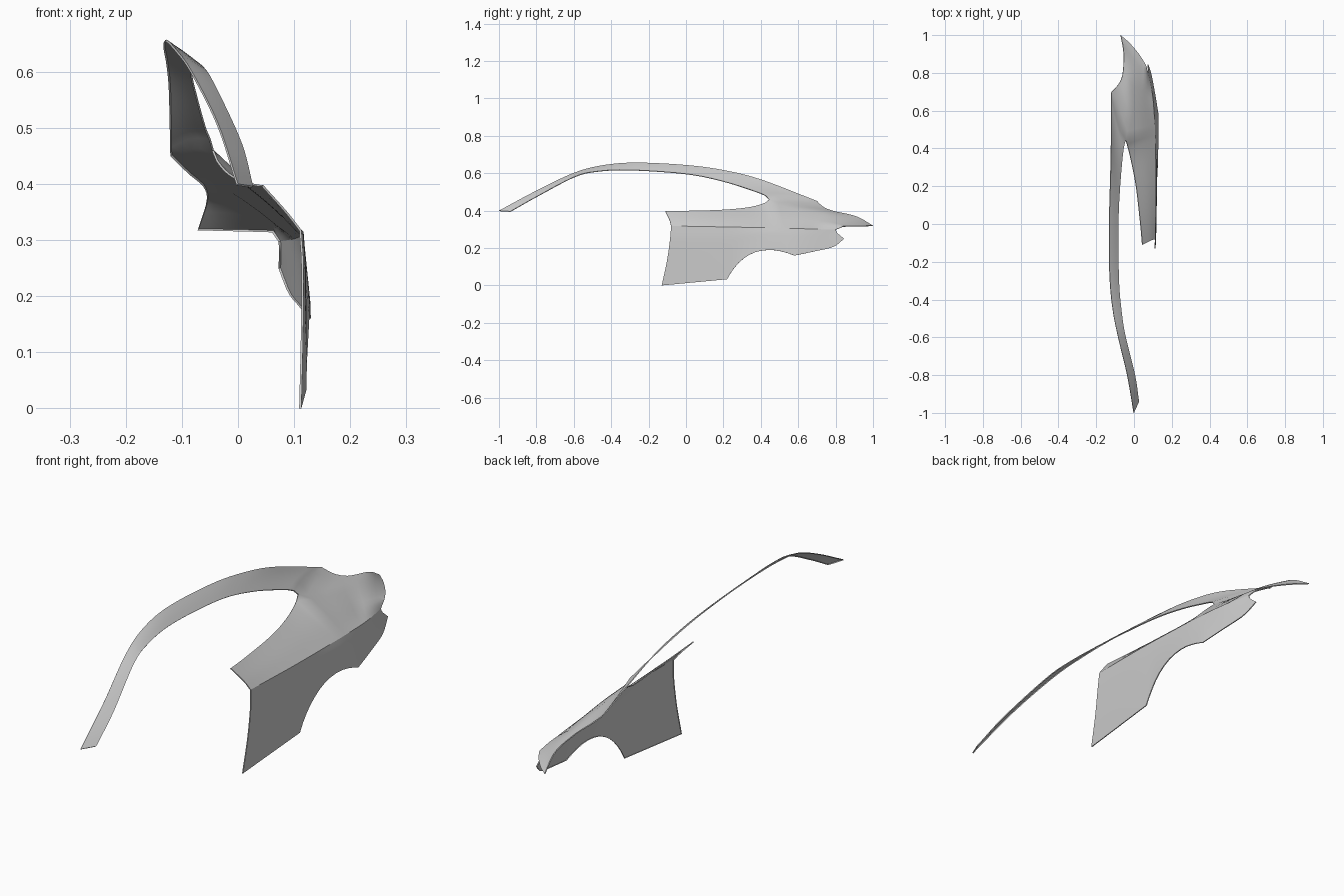
import bpy, bmesh
from mathutils import Vector

if "Cube" in bpy.data.objects:
    bpy.data.objects.remove(bpy.data.objects["Cube"])


def curve(n, *pts):
    """Smooth curve through pts, resampled to n equal segments."""
    p = [Vector(q) for q in pts]
    p = [2 * p[0] - p[1]] + p + [2 * p[-1] - p[-2]]
    dense = []
    for i in range(1, len(p) - 2):
        a, b, c, d = p[i - 1:i + 3]
        for k in range(24):
            t = k / 24
            dense.append(0.5 * (2 * b + (c - a) * t + (2 * a - 5 * b + 4 * c - d) * t * t
                                + (3 * b - a - 3 * c + d) * t ** 3))
    dense.append(p[-2])
    acc = [0.0]
    for a, b in zip(dense, dense[1:]):
        acc.append(acc[-1] + (b - a).length)
    out, j = [], 0
    for i in range(n + 1):
        s = acc[-1] * i / n
        while j < len(acc) - 2 and acc[j + 1] < s:
            j += 1
        out.append(dense[j].lerp(dense[j + 1], min(1, (s - acc[j]) / (acc[j + 1] - acc[j]))))
    return out


def patch(bm, a, b, c, d):
    """Surface filling four edges: a, b run along it, c, d run across from a to b."""
    n, m = len(a) - 1, len(c) - 1
    rows = []
    for i in range(n + 1):
        u = i / n
        row = []
        for j in range(m + 1):
            v = j / m
            q = (a[i].lerp(b[i], v) + c[j].lerp(d[j], u)
                 - a[0].lerp(a[n], u).lerp(b[0].lerp(b[n], u), v))
            row.append(bm.verts.new(q))
        rows.append(row)
    for r, s in zip(rows, rows[1:]):
        for j in range(m):
            bm.faces.new((r[j], s[j], s[j + 1], r[j + 1]))


def finish(bm, name, seam, lip=0.004):
    """Weld patches, fold a narrow lip along free edges, make the object."""
    bmesh.ops.remove_doubles(bm, verts=bm.verts, dist=0.0004)
    bmesh.ops.recalc_face_normals(bm, faces=bm.faces)
    if sum(f.normal.x * f.calc_area() for f in bm.faces) < 0:
        bmesh.ops.reverse_faces(bm, faces=bm.faces)
    bm.normal_update()
    on_seam = {v for v in bm.verts if min((v.co - s).length for s in seam) < 0.001}
    rim = [e for e in bm.edges if e.is_boundary and not all(v in on_seam for v in e.verts)]
    shift = {tuple(v.co): -lip * v.normal for e in rim for v in e.verts}
    new = bmesh.ops.extrude_edge_only(bm, edges=rim)['geom']
    for v in new:
        if isinstance(v, bmesh.types.BMVert):
            v.co += shift[tuple(v.co)]
            v.co.z = max(v.co.z, 0)
    me = bpy.data.meshes.new(name)
    bm.to_mesh(me)
    bm.free()
    ob = bpy.data.objects.new(name, me)
    bpy.context.collection.objects.link(ob)
    bpy.ops.object.select_all(action='DESELECT')
    ob.select_set(True)
    bpy.context.view_layer.objects.active = ob
    bpy.ops.object.shade_smooth_by_angle(angle=0.6)


# Key corners
tip = (-0.043, 0.445, 0.46)
rail_end = (-0.118, 0.70, 0.452)
crease_rear, crease_mid, crease_front = (0.113, -0.08, 0.318), (0.112, 0.5, 0.307), (0.076, 0.80, 0.298)
nose = (-0.07, 1.0, 0.32)
sill_rear = (0.045, -0.11, 0.398)

# Feature crease between shoulder and side
crease1 = curve(20, crease_rear, (0.117, 0.2, 0.313), crease_mid)
crease2 = curve(12, crease_mid, (0.1, 0.67, 0.302), crease_front)
crease = crease1 + crease2[1:]

# Roof rail
rail_top = curve(48, (0, -1, 0.40), (-0.035, -0.8, 0.507), (-0.083, -0.6, 0.602), (-0.112, -0.45, 0.642),
                 (-0.128, -0.27, 0.657), (-0.13, 0, 0.644), (-0.125, 0.2, 0.617),
                 (-0.12, 0.4, 0.567), rail_end)
rail_low = curve(48, (0.027, -0.94, 0.396), (0.006, -0.8, 0.475), (-0.043, -0.6, 0.58),
                 (-0.063, -0.48, 0.61), (-0.079, -0.3, 0.618), (-0.082, 0, 0.597),
                 (-0.073, 0.2, 0.557), (-0.057, 0.38, 0.5), (-0.046, 0.437, 0.474), tip)
rail_cross = curve(4, rail_end, (-0.082, 0.56, 0.463), tip)
upper = bmesh.new()
patch(upper, rail_top, rail_low, curve(4, rail_top[0], rail_low[0]), rail_cross)

# Shoulder below the window
sill = curve(20, sill_rear, (0.035, 0, 0.399), (0.012, 0.2, 0.405), (-0.015, 0.34, 0.419),
             (-0.035, 0.42, 0.441), tip)
rear = curve(8, sill_rear, (0.088, -0.088, 0.35), crease_rear)
mid_cross = curve(8, tip, (0.038, 0.475, 0.384), crease_mid)
patch(upper, sill, crease1, rear, mid_cross)

# Front wing top, out to the nose
hood_edge = curve(12, rail_end, (-0.085, 0.735, 0.42), (-0.06, 0.79, 0.398), (-0.054, 0.91, 0.37), nose)
notch = (0.063, 0.842, 0.317)
nose_edge = curve(9, nose, (-0.02, 0.955, 0.319), (0.03, 0.895, 0.318), notch) + curve(3, notch, crease_front)[1:]
wing_cross = curve(12, hood_edge[6], (-0.02, 0.75, 0.388), (0.03, 0.71, 0.356), (0.075, 0.675, 0.321), crease2[6])
patch(upper, hood_edge[:7], crease2[:7], rail_cross + mid_cross[1:], wing_cross)
patch(upper, hood_edge[6:], crease2[6:], wing_cross, nose_edge)
finish(upper, "roof_rail_and_shoulder", crease)

# Side panel with wheel arch
hem_rear, arch_rear, arch_front, beak = (0.113, -0.13, 0.0), (0.122, 0.22, 0.033), (0.13, 0.58, 0.16), (0.076, 0.845, 0.25)
hem = curve(10, hem_rear, arch_rear)
arch = curve(12, arch_rear, (0.123, 0.25, 0.083), (0.126, 0.3, 0.138), (0.128, 0.37, 0.178),
             (0.129, 0.45, 0.19), (0.129, 0.52, 0.18), arch_front)
front_hem = curve(10, arch_front, (0.112, 0.69, 0.183), (0.093, 0.79, 0.207), beak)
panel_rear = curve(14, crease_rear, (0.117, -0.085, 0.25), (0.116, -0.102, 0.13), hem_rear)
panel_front = curve(14, crease_front, (0.077, 0.81, 0.28), beak)
side = bmesh.new()
patch(side, crease, hem + arch[1:] + front_hem[1:], panel_rear, panel_front)
finish(side, "front_side_panel", crease)
